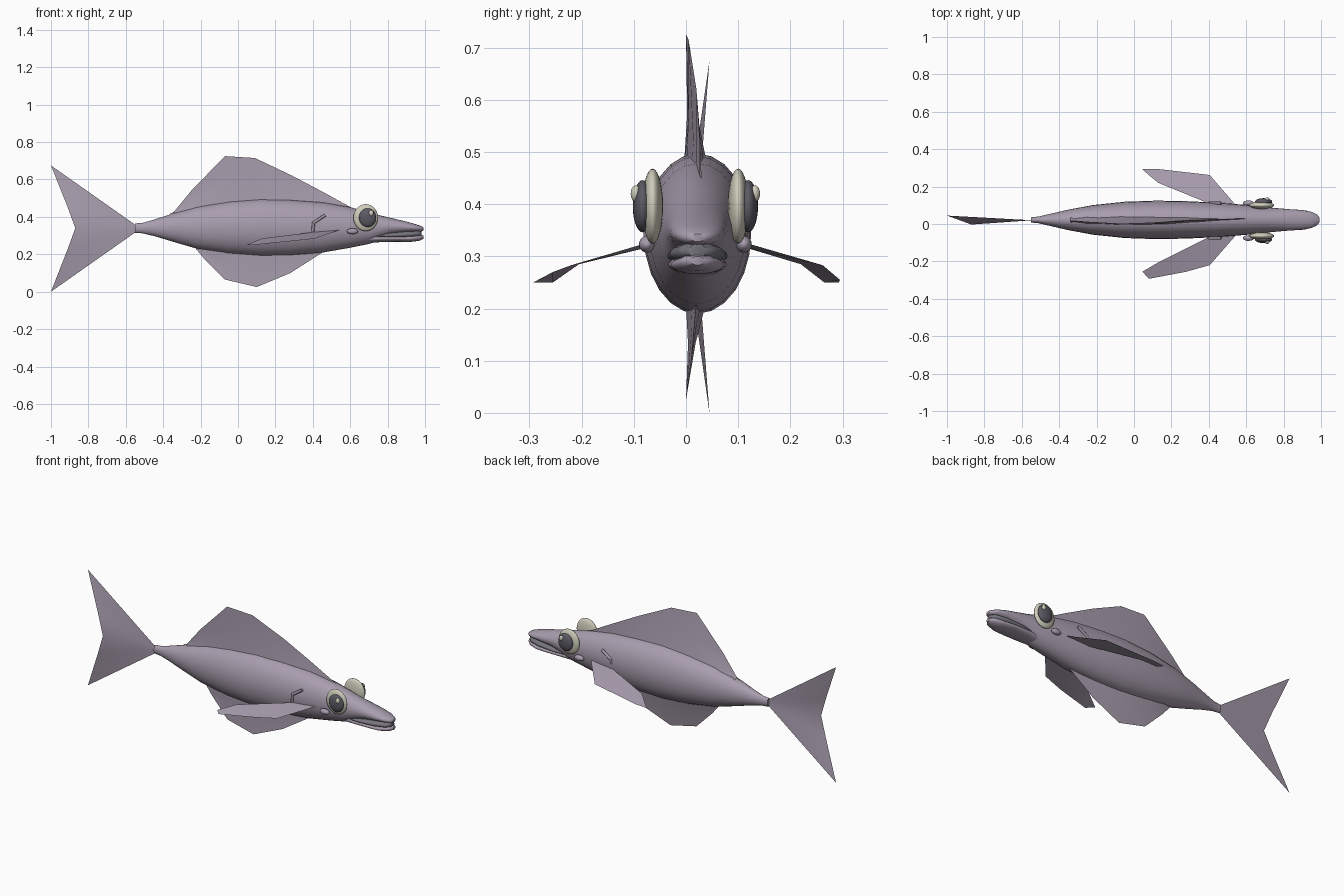
import bpy, bmesh, math
from mathutils import Vector

if "Cube" in bpy.data.objects:
    bpy.data.objects.remove(bpy.data.objects["Cube"])

YC = 0.022  # centre plane of the body


def material(name, rgb):
    m = bpy.data.materials.new(name)
    m.diffuse_color = (*rgb, 1)
    m.use_nodes = True
    m.node_tree.nodes["Principled BSDF"].inputs["Base Color"].default_value = m.diffuse_color
    return m


SKIN = material("mauve_skin", (0.39, 0.335, 0.42))
CREAM = material("cream_eye", (0.62, 0.61, 0.50))
DARK = material("dark_iris", (0.105, 0.10, 0.125))
GREY = material("grey_mouth", (0.18, 0.175, 0.205))


def finish(name, bm, mat, angle=50, normals=True):
    if normals:
        bmesh.ops.recalc_face_normals(bm, faces=bm.faces[:])
    me = bpy.data.meshes.new(name)
    bm.to_mesh(me)
    bm.free()
    me.materials.append(mat)
    ob = bpy.data.objects.new(name, me)
    bpy.context.collection.objects.link(ob)
    bpy.ops.object.select_all(action='DESELECT')
    ob.select_set(True)
    bpy.context.view_layer.objects.active = ob
    bpy.ops.object.shade_smooth_by_angle(angle=math.radians(angle))
    return ob


def loft(name, stations, mat, sides=24):
    """Elliptical sections along x: (x, bottom z, top z, half width)."""
    bm = bmesh.new()
    rings = []
    for x, lo, hi, w in stations:
        c, h = (lo + hi) / 2, (hi - lo) / 2
        rings.append([bm.verts.new((x, YC + w * math.cos(a), c + h * math.sin(a)))
                      for a in (2 * math.pi * i / sides for i in range(sides))])
    for r, s in zip(rings, rings[1:]):
        for i in range(sides):
            j = (i + 1) % sides
            bm.faces.new((r[i], r[j], s[j], s[i]))
    bm.faces.new(rings[0])
    bm.faces.new(rings[-1])
    return finish(name, bm, mat)


def wedge_fin(name, edge, base_z, thick):
    """Fin with a thick root inside the body and a knife outer edge."""
    bm = bmesh.new()
    rim = [bm.verts.new(p) for p in edge]
    last = len(edge) - 1
    for side in (-1, 1):
        rows = [rim]
        for f, t in ((0.5, 0.3), (1.0, 1.0)):
            row = []
            for i, (x, y, z) in enumerate(edge):
                taper = math.sin(math.pi * i / last)
                row.append(bm.verts.new((x, y + (YC - y) * f + side * thick * t * taper,
                                         z + (base_z - z) * f)))
            rows.append(row)
        for a, b in zip(rows, rows[1:]):
            for i in range(last):
                bm.faces.new((a[i], a[i + 1], b[i + 1], b[i]))
    return finish(name, bm, SKIN)


def sheet(name, pts, faces):
    bm = bmesh.new()
    vs = [bm.verts.new(p) for p in pts]
    for f in faces:
        bm.faces.new([vs[i] for i in f])
    return finish(name, bm, SKIN, 60)


def ellipsoid(name, centre, radii, mat):
    bm = bmesh.new()
    bmesh.ops.create_uvsphere(bm, u_segments=24, v_segments=14, radius=1)
    bmesh.ops.scale(bm, vec=radii, verts=bm.verts)
    bmesh.ops.translate(bm, vec=centre, verts=bm.verts)
    return finish(name, bm, mat)


def rod(name, path, r):
    bm = bmesh.new()
    for a, b in zip(path, path[1:]):
        a, b = Vector(a), Vector(b)
        d = b - a
        new = bmesh.ops.create_cone(bm, cap_ends=True, segments=8, radius1=r,
                                    radius2=r, depth=d.length + r)["verts"]
        bmesh.ops.rotate(bm, verts=new, matrix=d.to_track_quat('Z', 'Y').to_matrix())
        bmesh.ops.translate(bm, verts=new, vec=(a + b) / 2)
    return finish(name, bm, SKIN)


# Body with the upper jaw
loft("body", [
    (-0.55, 0.315, 0.365, 0.014), (-0.51, 0.312, 0.368, 0.018),
    (-0.45, 0.298, 0.385, 0.032), (-0.35, 0.268, 0.418, 0.055),
    (-0.22, 0.230, 0.455, 0.079), (-0.05, 0.203, 0.485, 0.097),
    (0.12, 0.190, 0.497, 0.103), (0.28, 0.194, 0.492, 0.100),
    (0.45, 0.209, 0.478, 0.092), (0.60, 0.235, 0.452, 0.080),
    (0.70, 0.255, 0.425, 0.069), (0.76, 0.280, 0.408, 0.063),
    (0.82, 0.303, 0.394, 0.058), (0.90, 0.315, 0.375, 0.052),
    (0.95, 0.320, 0.361, 0.043), (0.98, 0.322, 0.351, 0.028),
    (0.992, 0.328, 0.343, 0.012)], SKIN)

# Lower jaw and the mouth between the lips
loft("lower_jaw", [
    (0.68, 0.258, 0.31, 0.045), (0.76, 0.265, 0.305, 0.055),
    (0.85, 0.267, 0.302, 0.056), (0.92, 0.266, 0.302, 0.050),
    (0.97, 0.272, 0.306, 0.034), (0.992, 0.283, 0.300, 0.012)], SKIN)
loft("mouth", [
    (0.74, 0.285, 0.305, 0.050), (0.80, 0.283, 0.318, 0.058),
    (0.90, 0.285, 0.326, 0.053), (0.96, 0.290, 0.328, 0.038),
    (0.982, 0.296, 0.324, 0.016)], GREY)

# Dorsal and belly fins
wedge_fin("dorsal_fin", [
    (-0.36, 0.02, 0.41), (-0.34, 0.018, 0.43), (-0.25, 0.010, 0.54),
    (-0.07, 0.0, 0.725), (0.09, 0.005, 0.715), (0.29, 0.02, 0.62),
    (0.46, 0.026, 0.53), (0.61, 0.03, 0.448)], 0.42, 0.03)
wedge_fin("belly_fin", [
    (-0.23, 0.02, 0.235), (-0.18, 0.014, 0.175), (-0.07, 0.003, 0.065),
    (0.10, 0.0, 0.025), (0.28, 0.01, 0.10), (0.46, 0.02, 0.215)], 0.24, 0.025)

# Forked tail
sheet("tail_fin", [
    (-0.545, 0.02, 0.355), (-1.0, 0.045, 0.675), (-0.91, 0.012, 0.45),
    (-0.87, -0.003, 0.34), (-0.91, 0.012, 0.23), (-1.0, 0.045, 0.0),
    (-0.545, 0.02, 0.32)],
    [(0, 1, 2), (0, 2, 3), (0, 3, 6), (3, 4, 6), (4, 5, 6)])

# Paired side fins with bent tips
FIN_FACES = [(0, 1, 6), (1, 2, 5, 6), (2, 3, 4, 5)]
sheet("left_side_fin", [
    (0.545, 0.10, 0.33), (0.405, 0.262, 0.283), (0.12, 0.295, 0.255),
    (0.045, 0.293, 0.25), (0.075, 0.265, 0.25), (0.13, 0.22, 0.285),
    (0.40, 0.11, 0.318)], FIN_FACES)
sheet("right_side_fin", [
    (0.545, -0.06, 0.33), (0.405, -0.22, 0.283), (0.28, -0.255, 0.27),
    (0.08, -0.293, 0.25), (0.045, -0.255, 0.25), (0.13, -0.205, 0.285),
    (0.40, -0.07, 0.318)], FIN_FACES)

# Eyes, cheek bumps and bent gill rods on both sides
for side, s in (("right", -1), ("left", 1)):
    def y(offset):
        return YC - 0.004 + s * offset
    ellipsoid(side + "_eye", (0.683, y(0.082), 0.396), (0.066, 0.020, 0.072), CREAM)
    ellipsoid(side + "_iris", (0.693, y(0.101), 0.396), (0.046, 0.019, 0.050), DARK)
    ellipsoid(side + "_glint", (0.712, y(0.114), 0.420), (0.012, 0.010, 0.016), CREAM)
    ellipsoid(side + "_cheek_bump", (0.612, y(0.093), 0.323), (0.030, 0.015, 0.016), SKIN)
    rod(side + "_gill_rod", [(0.400, y(0.090), 0.325), (0.404, y(0.094), 0.368),
                             (0.462, y(0.093), 0.407)], 0.008)
